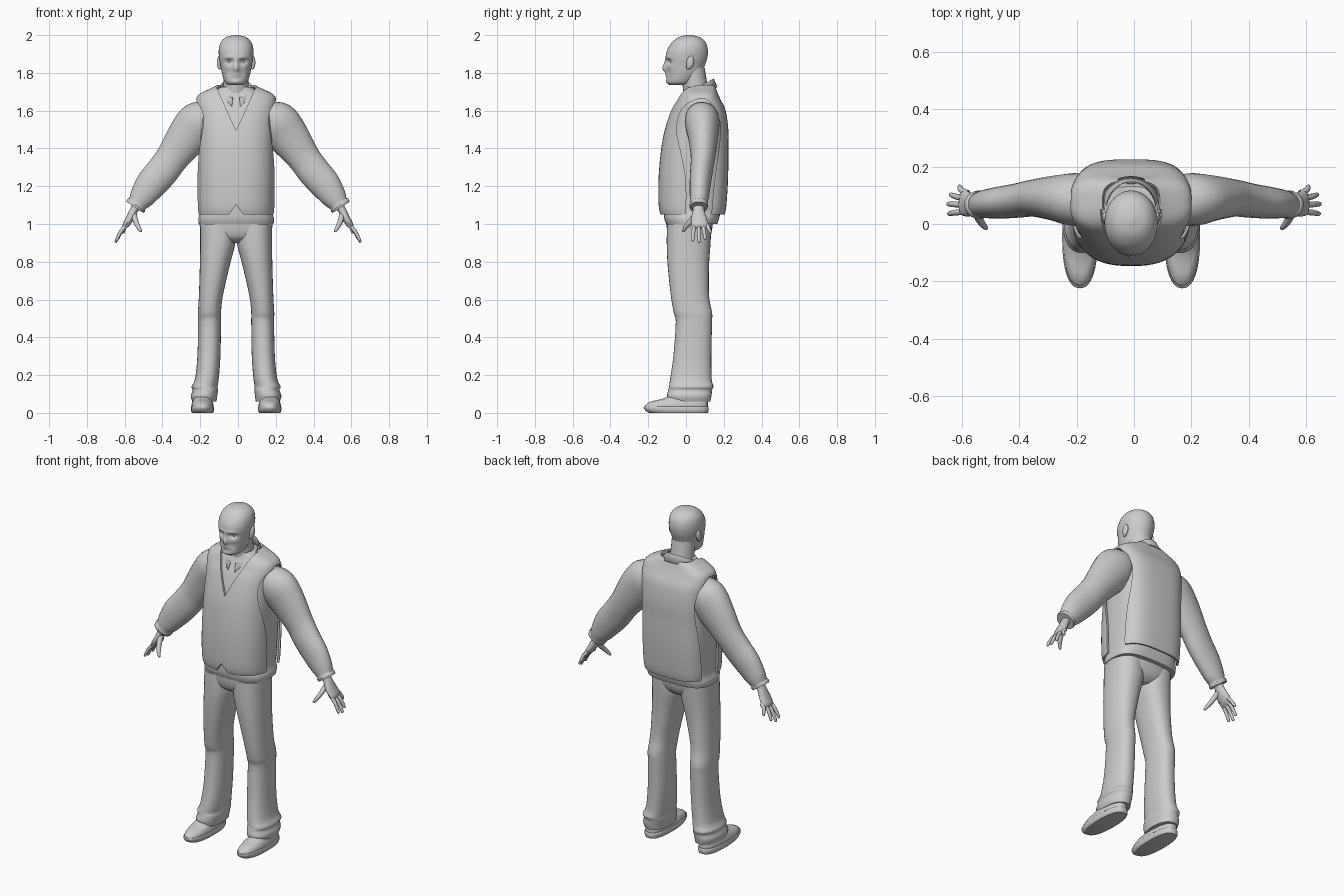
import bpy, bmesh, math
from mathutils import Vector

cube = bpy.data.objects.get("Cube")
if cube:
    bpy.data.objects.remove(cube, do_unlink=True)

grey = bpy.data.materials.new("plain grey")
grey.use_nodes = True
GREY = (0.6, 0.6, 0.6, 1)
grey.diffuse_color = GREY
grey.node_tree.nodes["Principled BSDF"].inputs["Base Color"].default_value = GREY

MID = -0.01          # centre line of the body
SIDES = (("left", 1), ("right", -1))


def finish(name, bm, angle=45):
    """Turn a bmesh into a smooth shaded object."""
    bmesh.ops.recalc_face_normals(bm, faces=bm.faces)
    mesh = bpy.data.meshes.new(name)
    bm.to_mesh(mesh)
    bm.free()
    obj = bpy.data.objects.new(name, mesh)
    bpy.context.collection.objects.link(obj)
    mesh.materials.append(grey)
    shade(obj, angle)
    return obj


def shade(obj, angle=45):
    bpy.ops.object.select_all(action='DESELECT')
    obj.select_set(True)
    bpy.context.view_layer.objects.active = obj
    bpy.ops.object.shade_smooth_by_angle(angle=math.radians(angle))


def smooth_path(sections, steps):
    """Catmull-Rom interpolation of section tuples."""
    pts = [sections[0], *sections, sections[-1]]
    out = []
    for a, b, c, d in zip(pts, pts[1:], pts[2:], pts[3:]):
        for k in range(steps):
            t = k / steps
            out.append([q + t / 2 * (r - p + t * (2*p - 5*q + 4*r - s + t * (3*q - p - 3*r + s)))
                        for p, q, r, s in zip(a, b, c, d)])
    return out + [list(sections[-1])]


def bend(value, power):
    return math.copysign(abs(value) ** (2 / power), value)


def loft(name, sections, flat=False, front=2, back=2, segs=24, steps=4, caps=True, angle=45):
    """Skin rings (x, y, z, radius across, radius deep) along a path."""
    rows = smooth_path(sections, steps)
    centres = [Vector(r[:3]) for r in rows]
    bm = bmesh.new()
    rings = []
    for i, row in enumerate(rows):
        u, v = Vector((1, 0, 0)), Vector((0, 1, 0))
        if not flat:
            t = (centres[min(i + 1, len(rows) - 1)] - centres[max(i - 1, 0)]).normalized()
            v = (v - v.dot(t) * t).normalized()
            u = v.cross(t)
        ring = []
        for k in range(segs):
            a = math.tau * k / segs
            p = front if math.sin(a) < 0 else back
            ring.append(bm.verts.new(centres[i] + u * row[3] * bend(math.cos(a), p)
                                     + v * row[4] * bend(math.sin(a), p)))
        rings.append(ring)
    for low, high in zip(rings, rings[1:]):
        for k in range(segs):
            n = (k + 1) % segs
            bm.faces.new((low[k], low[n], high[n], high[k]))
    if caps:
        bm.faces.new(rings[0])
        bm.faces.new(rings[-1])
    return finish(name, bm, angle)


def stack(name, rows, x=MID, **options):
    """Level rings given as (half width, height, front y, back y)."""
    return loft(name, [(x, (f + b) / 2, z, w, (b - f) / 2) for w, z, f, b in rows],
                flat=True, **options)


def ball(name, place, size, tilt=0):
    bm = bmesh.new()
    bmesh.ops.create_uvsphere(bm, u_segments=16, v_segments=10, radius=1)
    obj = finish(name, bm)
    obj.location, obj.scale, obj.rotation_euler.x = place, size, tilt
    return obj


def cut(target, outline, start, end, along):
    """Subtract a prism whose outline lies across the x or y axis."""
    bm = bmesh.new()
    def place(p, d):
        return (d, p[0], p[1]) if along == "x" else (p[0], d, p[1])
    face = bm.faces.new([bm.verts.new(place(p, start)) for p in outline])
    new = bmesh.ops.extrude_face_region(bm, geom=[face])["geom"]
    shift = Vector(place((0, 0), end - start))
    bmesh.ops.translate(bm, vec=shift, verts=[g for g in new if isinstance(g, bmesh.types.BMVert)])
    cutter = finish("cutter", bm)
    cutter.hide_render = True
    mod = target.modifiers.new("cut", 'BOOLEAN')
    mod.operation, mod.object = 'DIFFERENCE', cutter
    bpy.context.view_layer.objects.active = target
    bpy.ops.object.modifier_apply(modifier=mod.name)
    bpy.data.objects.remove(cutter, do_unlink=True)


# Head, with the face pushed and pulled into shape
head = stack("head", [(.035, 1.735, -.085, .0), (.058, 1.75, -.1, .04), (.073, 1.79, -.102, .08),
                      (.083, 1.84, -.103, .1), (.09, 1.88, -.106, .113), (.092, 1.92, -.1, .116),
                      (.082, 1.96, -.076, .105), (.055, 1.988, -.04, .075), (.012, 2, 0, .03)],
             front=2.2, segs=72, steps=8, angle=70)
FACE = [(0, 1.822, .014, .02, -.02), (0, 1.85, .011, .025, -.01),   # nose, bridge
        (.037, 1.86, .02, .013, .017), (.035, 1.883, .03, .009, -.005),  # socket, brow
        (.05, 1.83, .018, .014, -.004), (.035, 1.8, .014, .02, .005),  # cheekbone, cheek
        (0, 1.788, .026, .009, -.008), (0, 1.787, .028, .003, .006),  # lips, mouth line
        (0, 1.752, .025, .012, -.006)]                               # chin
for vert in head.data.vertices:
    if vert.co.y < -.02:
        across, height = abs(vert.co.x - MID), vert.co.z
        for x, z, rx, rz, push in FACE:
            vert.co.y += push * math.exp(-((across - x) / rx) ** 2 - ((height - z) / rz) ** 2)

for side, s in SIDES:
    ball(side + "_eye", (MID + s * .036, -.073, 1.86), (.014, .012, .009))
    ball(side + "_ear", (MID + s * .09, .022, 1.855), (.012, .02, .035), -.2)
    ball(side + "_ear_lobe", (MID + s * .087, .012, 1.832), (.009, .011, .014))

loft("neck", [(MID, .065, 1.62, .075, .075), (MID, .05, 1.72, .067, .066),
              (MID, .035, 1.82, .066, .064)])

# Shirt body and its hanging hem
stack("shirt", [(.198, 1.0, -.105, .165), (.2, 1.03, -.115, .175), (.188, 1.08, -.118, .185),
                (.19, 1.25, -.125, .205), (.19, 1.4, -.112, .205), (.19, 1.5, -.092, .205),
                (.19, 1.6, -.06, .19), (.185, 1.65, -.035, .165), (.12, 1.7, -.01, .145),
                (.08, 1.725, -.005, .13)], front=2.5, back=3.2, segs=48)

# Shirt collar: a folded band, open at the throat and higher at the back
bm = bmesh.new()
rows = []
COUNT = 32
for k in range(COUNT + 1):
    a = math.radians(-78 + 336 * k / COUNT)
    back = (math.sin(a) + 1) / 2
    point = .03 * (1 - back) ** 4
    levels = ((.078, .085, 1.64 + .075 * back), (.086, .092, 1.67 + .1 * back),
              (.112, .112, 1.635 + .09 * back - point))
    rows.append([bm.verts.new((MID + rx * math.cos(a), .055 + ry * math.sin(a), z))
                 for rx, ry, z in levels])
for p, q in zip(rows, rows[1:]):
    for j in range(len(p) - 1):
        bm.faces.new((p[j], q[j], q[j + 1], p[j + 1]))
collar = finish("shirt_collar", bm)
collar.modifiers.new("thickness", 'SOLIDIFY').thickness = .008

# Sleeveless vest: hollow body, then neck, hem and arm openings
vest = stack("vest", [(.2, 1.05, -.135, .205), (.204, 1.1, -.145, .214), (.206, 1.25, -.145, .223),
                      (.205, 1.4, -.131, .224), (.206, 1.5, -.112, .224), (.21, 1.6, -.08, .21),
                      (.212, 1.655, -.05, .185), (.195, 1.688, -.032, .17),
                      (.13, 1.72, -.015, .158), (.1, 1.735, 0, .15)],
             front=2.5, back=3.2, segs=64, caps=False)
mod = vest.modifiers.new("thickness", 'SOLIDIFY')
mod.thickness, mod.offset = .012, -1
bpy.ops.object.modifier_apply(modifier=mod.name)
cut(vest, [(MID, 1.495), (MID + .13, 1.78), (MID - .13, 1.78)], -.3, .05, "y")
cut(vest, [(MID, 1.105), (MID + .05, 1.03), (MID - .05, 1.03)], -.3, 0, "y")
armhole = smooth_path([(.13, 1.0), (.15, 1.22), (.18, 1.45), (.175, 1.56), (.12, 1.65), (.06, 1.66),
                       (-.02, 1.61), (-.05, 1.5), (-.02, 1.35), (0, 1.22), (0, 1.0)], 4)
for side, s in SIDES:
    cut(vest, armhole, MID + s * .14, MID + s * .4, "x")
shade(vest, 35)

# Sleeves and hands
FINGERS = {"index": (.035, .645, .908), "middle": (.07, .648, .9),
           "ring": (.103, .638, .915), "little": (.132, .605, .95)}
for side, s in SIDES:
    def limb(name, rows, **options):
        loft(side + "_" + name, [(s * x, y, z, u, v) for x, y, z, u, v in rows], **options)

    limb("sleeve", [(.13, .085, 1.58, .07, .08), (.2, .085, 1.54, .115, .092),
                    (.265, .09, 1.465, .11, .08), (.345, .09, 1.355, .088, .065),
                    (.4, .082, 1.28, .086, .06), (.46, .075, 1.21, .082, .056),
                    (.51, .07, 1.14, .066, .05), (.532, .067, 1.108, .052, .045),
                    (.538, .067, 1.1, .057, .05), (.546, .067, 1.088, .054, .047)])
    limb("palm", [(.525, .067, 1.115, .026, .028), (.55, .067, 1.075, .022, .03),
                  (.572, .068, 1.03, .021, .042), (.594, .073, .995, .017, .044),
                  (.602, .075, .98, .008, .036)], segs=16)
    for finger, (y, x, z) in FINGERS.items():
        root = Vector((.578, .073 + (y - .08) * .65, 1.005))
        tip = Vector((x, y, z))
        rows = []
        for t, r in ((0, .011), (.4, .0105), (.85, .0085), (.97, .006), (1, .001)):
            p = root.lerp(tip, t)
            rows.append((p.x + .012 * math.sin(math.pi * t), p.y, p.z, r, r))
        limb(finger + "_finger", rows, segs=10, steps=3)
    limb("thumb", [(.552, .055, 1.05, .016, .016), (.54, .02, 1.01, .014, .014),
                   (.525, -.004, .98, .011, .011), (.514, -.014, .962, .007, .007),
                   (.511, -.016, .957, .001, .001)], segs=10)

# Trousers: seat plus two flared legs with bunched hems
stack("trouser_seat", [(.05, .9, -.05, .09), (.13, .925, -.085, .12), (.186, .965, -.1, .137),
                       (.194, 1.03, -.105, .145)], front=2.4, back=2.4, segs=40)
LEG = [(0, .19, 1.0, -.1, .135), (.004, .19, .9, -.102, .13), (.034, .192, .78, -.097, .122),
       (.07, .197, .62, -.08, .122), (.08, .202, .53, -.065, .138), (.08, .201, .48, -.054, .138),
       (.083, .205, .3, -.067, .134), (.092, .218, .18, -.084, .136), (.098, .236, .14, -.09, .145),
       (.096, .23, .12, -.094, .138), (.1, .24, .09, -.1, .135), (.104, .232, .06, -.09, .128)]
for side, s in SIDES:
    loft(side + "_trouser_leg", [(MID + s * (i + o) / 2, (f + b) / 2, z, (o - i) / 2, (b - f) / 2)
                                 for i, o, z, f, b in LEG], flat=True, front=2.3, back=2.3, segs=32)

    # Shoes
    foot = MID + s * .178
    stack(side + "_shoe_sole", [(.056, 0, -.195, .115), (.061, .012, -.215, .12),
                                (.062, .028, -.224, .12), (.058, .034, -.222, .117)],
          x=foot, front=2.3, back=2.6, segs=32, steps=2)
    stack(side + "_shoe_upper", [(.058, .025, -.218, .115), (.059, .042, -.214, .116),
                                 (.054, .06, -.185, .115), (.05, .075, -.125, .112),
                                 (.045, .1, -.07, .105), (.04, .13, -.05, .1)],
          x=foot, front=2.2, back=2.5, segs=32)
